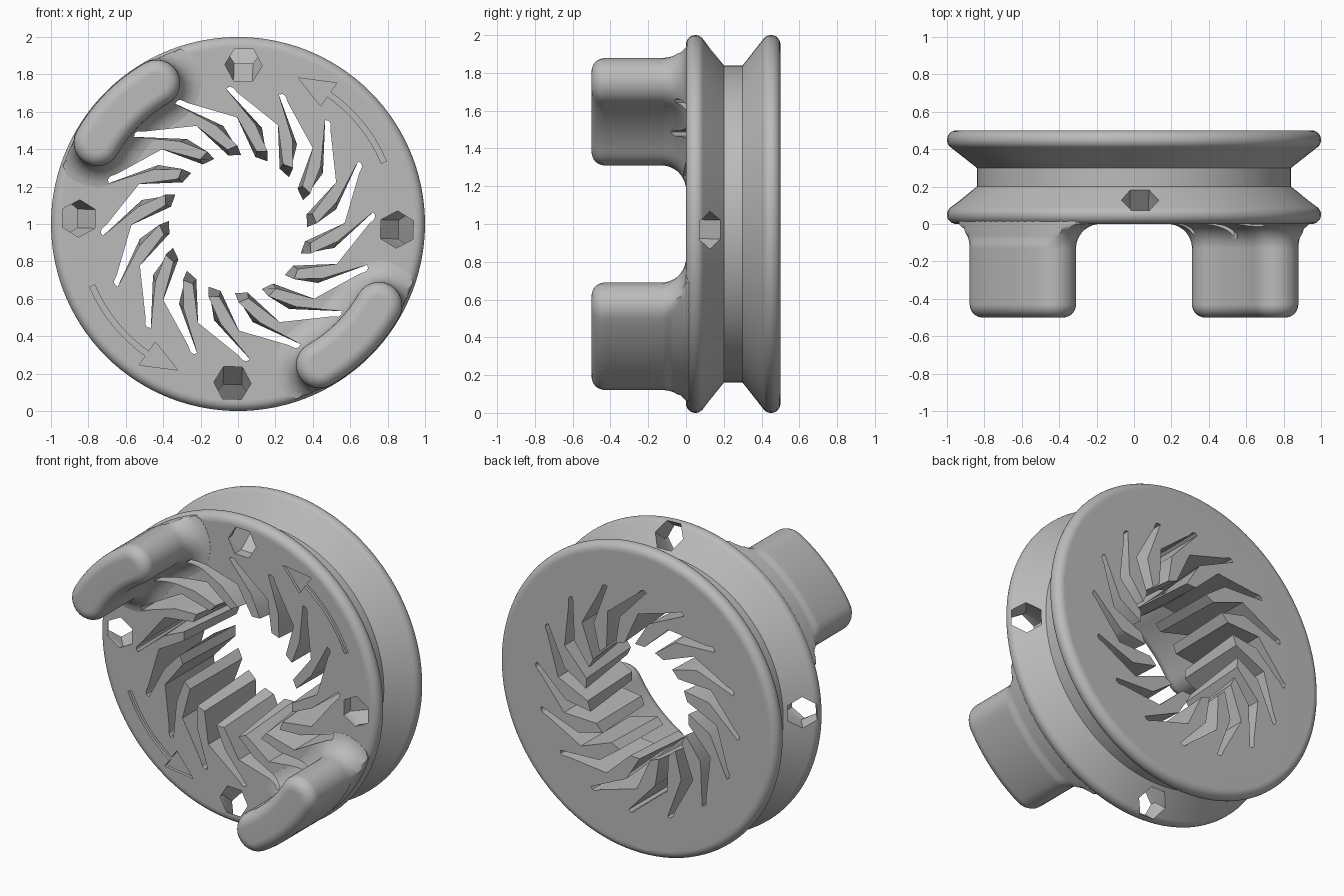
import bpy, bmesh
from math import sin, cos, radians, pi

cube = bpy.data.objects.get("Cube")
if cube:
    bpy.data.objects.remove(cube, do_unlink=True)

grey = bpy.data.materials.new("plain_grey")
grey.use_nodes = True
grey.diffuse_color = (0.5, 0.5, 0.5, 1)
grey.node_tree.nodes["Principled BSDF"].inputs["Base Color"].default_value = (0.5, 0.5, 0.5, 1)


def polar(r, deg, y):
    """Point at radius r and angle deg around the wheel axis."""
    return (r * cos(radians(deg)), y, 1 + r * sin(radians(deg)))


def loft(name, rings):
    """Closed solid through a list of equal-sized rings, capped at both ends."""
    bm = bmesh.new()
    rows = [[bm.verts.new(p) for p in ring] for ring in rings]
    n = len(rows[0])
    for a, b in zip(rows, rows[1:]):
        for i in range(n):
            j = (i + 1) % n
            bm.faces.new((a[i], a[j], b[j], b[i]))
    caps = [bm.faces.new(rows[0]), bm.faces.new(rows[-1])]
    bmesh.ops.recalc_face_normals(bm, faces=bm.faces)
    bmesh.ops.triangulate(bm, faces=caps)
    bmesh.ops.recalc_face_normals(bm, faces=bm.faces)
    mesh = bpy.data.meshes.new(name)
    bm.to_mesh(mesh)
    bm.free()
    mesh.materials.append(grey)
    obj = bpy.data.objects.new(name, mesh)
    bpy.context.collection.objects.link(obj)
    return obj


def combine(target, tool, operation):
    mod = target.modifiers.new("combine", "BOOLEAN")
    mod.solver = "EXACT"
    mod.operation = operation
    mod.object = tool
    bpy.context.view_layer.objects.active = target
    bpy.ops.object.modifier_apply(modifier=mod.name)
    bpy.data.objects.remove(tool, do_unlink=True)


# Grooved wheel: rounded lip, slope and groove floor, mirrored front to back
SEG = 120
half = [(0.95 + 0.05 * cos(radians(t)), 0.05 + 0.05 * sin(radians(t)))
        for t in range(-90, 51, 14)]
half.append((0.84, 0.2))
profile = half + [(r, 0.5 - y) for r, y in reversed(half)]
wheel = loft("grooved_wheel",
             [[polar(r, 360 * i / SEG, y) for i in range(SEG)] for r, y in profile])


# Curved grips with a flared foot and rounded top
def grip_ring(mid, w, y):
    r0, span, n = 0.87, 15, 12
    pts = [polar(r0 + w, mid - span + 2 * span * i / n, y) for i in range(n + 1)]
    for end, start in ((span, 0), (-span, 180)):
        cx, _, cz = polar(r0, mid + end, 0)
        for i in range(1, n):
            a = radians(mid + end + start + 180 * i / n)
            pts.append((cx + w * cos(a), y, cz + w * sin(a)))
        if end > 0:
            pts += [polar(r0 - w, mid + span - 2 * span * i / n, y) for i in range(n + 1)]
    limited = []
    for x, y, z in pts:
        r = (x * x + (z - 1) ** 2) ** 0.5
        k = min(1, 0.985 / r) if y > -0.1 else min(1, 0.996 / r)
        limited.append((x * k, y, 1 + (z - 1) * k))
    return limited


W, FOOT, TOP = 0.125, 0.13, 0.07
side = [(W + FOOT * (1 - sin(t)), FOOT * (cos(t) - 1))
        for t in [radians(8 + 82 * i / 8) for i in range(9)]]
side.insert(0, (side[0][0], 0.02))
side += [(W - TOP * (1 - cos(t)), -0.5 + TOP * (1 - sin(t)))
         for t in [pi / 2 * i / 7 for i in range(8)]]
for mid in (135, 315):
    combine(wheel, loft("grip", [grip_ring(mid, w, y) for w, y in side]), "UNION")

# Central opening with sixteen bent slots that leave inward-pointing fins
COUNT = 16
fin_front = [(0.40, -12), (0.57, 3), (0.70, 25), (0.73, 27.2), (0.735, 28.6),
             (0.725, 30), (0.54, 15), (0.42, 3)]
fin_back = [(0.37, -12), (0.57, 3), (0.70, 25), (0.73, 27.2), (0.735, 28.6),
            (0.725, 30), (0.53, 11), (0.37, 0)]


def opening_ring(shape, y):
    return [polar(r, 20 + a + 360 * k / COUNT, y) for k in range(COUNT) for r, a in shape]


combine(wheel, loft("slot_cutter", [opening_ring(fin_front, -0.15),
                                    opening_ring(fin_front, 0),
                                    opening_ring(fin_back, 0.5),
                                    opening_ring(fin_back, 0.6)]), "DIFFERENCE")

# Bent hexagonal holes running from the front face to the groove slope
path = [((0.85, -0.15), (1, 0)),
        ((0.85, 0.035), (1, -0.364)),
        ((0.979, 0.188), (0.766, -0.643))]


def hex_ring(deg, centre, across):
    ring = []
    for k in range(6):
        a = radians(60 * k)
        r = centre[0] + 0.1 * sin(a) * across[0]
        y = centre[1] + 0.1 * sin(a) * across[1]
        x0, _, z0 = polar(r, deg, 0)
        s = 0.1 * cos(a)
        ring.append((x0 - s * sin(radians(deg)), y, z0 + s * cos(radians(deg))))
    return ring


for deg in (-2, 88, 178, 268):
    combine(wheel, loft("hex_cutter", [hex_ring(deg, c, n) for c, n in path]), "DIFFERENCE")

# Shallow engraved direction arrows
shaft = [23 + 4 * i for i in range(9)]
arrow = [(0.862, a) for a in shaft] + [(0.92, 55), (0.845, 67.6), (0.77, 55)]
arrow += [(0.832, a) for a in reversed(shaft)]
for turn in (0, 180):
    combine(wheel, loft("arrow_cutter", [[polar(r, a + turn, y) for r, a in arrow]
                                         for y in (-0.02, 0.018)]), "DIFFERENCE")

# Smooth shading with crisp edges
bpy.ops.object.select_all(action="DESELECT")
wheel.select_set(True)
bpy.context.view_layer.objects.active = wheel
bpy.ops.object.shade_smooth_by_angle(angle=radians(30))
weighted = wheel.modifiers.new("weighted_normals", "WEIGHTED_NORMAL")
weighted.keep_sharp = True
